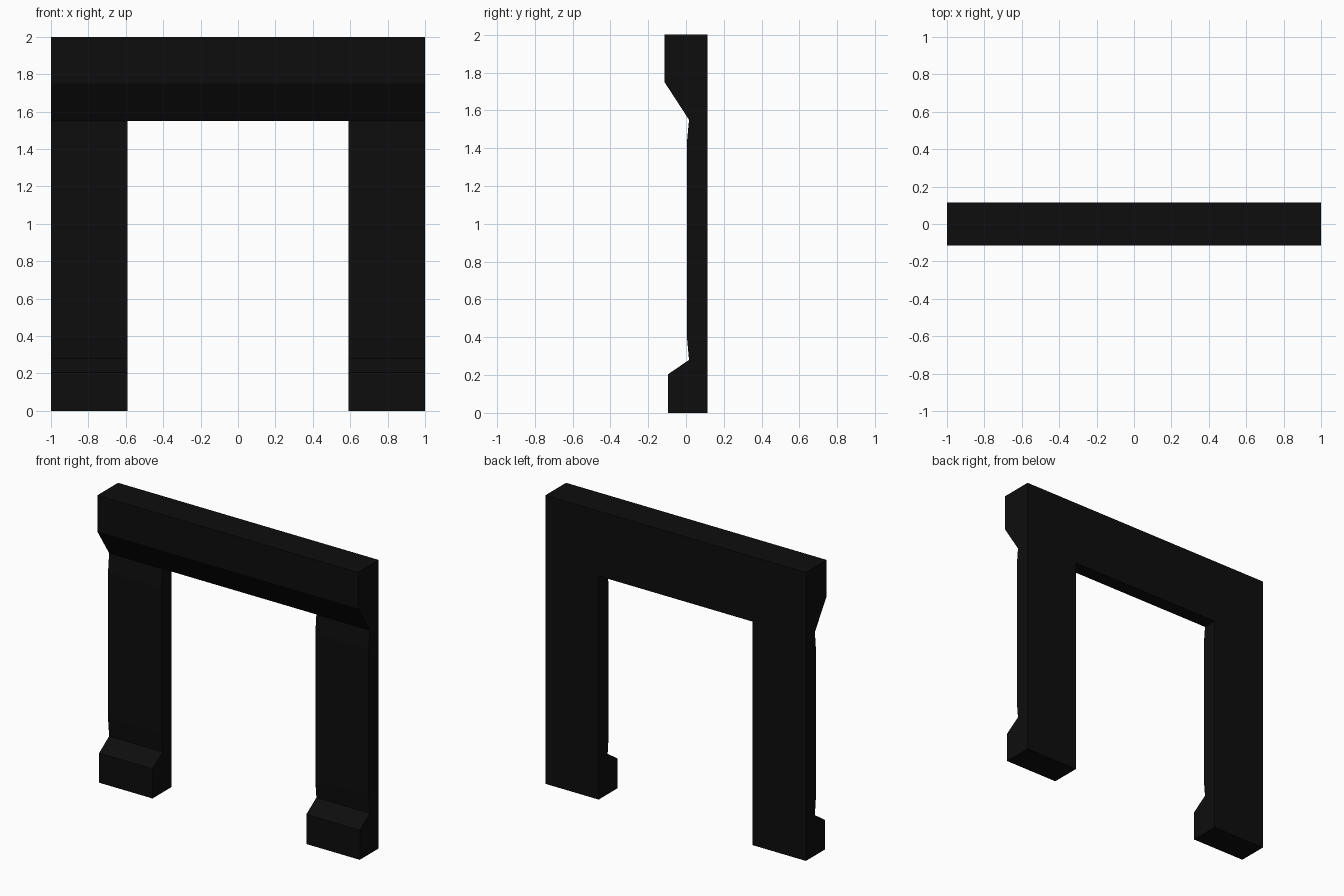
import bpy
import bmesh

cube = bpy.data.objects.get("Cube")
if cube:
    bpy.data.objects.remove(cube, do_unlink=True)

black = bpy.data.materials.new("soot black")
black.use_nodes = True
colour = (0.004, 0.004, 0.004, 1)
black.diffuse_color = colour
black.node_tree.nodes["Principled BSDF"].inputs["Base Color"].default_value = colour

BACK = 0.114
OUTER, INNER = 1.0, 0.59
SOFFIT = 1.55


def extrude_profile(name, profile, x0, x1):
    """Sweep a side profile of (y, z) points from x0 to x1."""
    bm = bmesh.new()
    face = bm.faces.new([bm.verts.new((x0, y, z)) for y, z in profile])
    swept = bmesh.ops.extrude_face_region(bm, geom=[face])
    verts = [v for v in swept["geom"] if isinstance(v, bmesh.types.BMVert)]
    bmesh.ops.translate(bm, verts=verts, vec=(x1 - x0, 0, 0))
    bmesh.ops.recalc_face_normals(bm, faces=bm.faces)
    mesh = bpy.data.meshes.new(name)
    bm.to_mesh(mesh)
    bm.free()
    mesh.materials.append(black)
    obj = bpy.data.objects.new(name, mesh)
    bpy.context.collection.objects.link(obj)
    return obj


# Lintel with a sloped underside at the front
lintel = [(BACK, 2), (-BACK, 2), (-BACK, 1.75), (0.016, SOFFIT), (BACK, SOFFIT)]
extrude_profile("lintel", lintel, -OUTER, OUTER)

# Upright with a slightly hollowed top and bottom, standing on a sloped plinth
upright = [(BACK, SOFFIT), (0.016, SOFFIT), (0.004, 1.42), (0.004, 0.41),
           (0.016, 0.28), (-0.094, 0.205), (-0.094, 0), (BACK, 0)]
for side, sign in (("left", 1), ("right", -1)):
    extrude_profile(side + "_upright", upright, sign * INNER, sign * OUTER)
